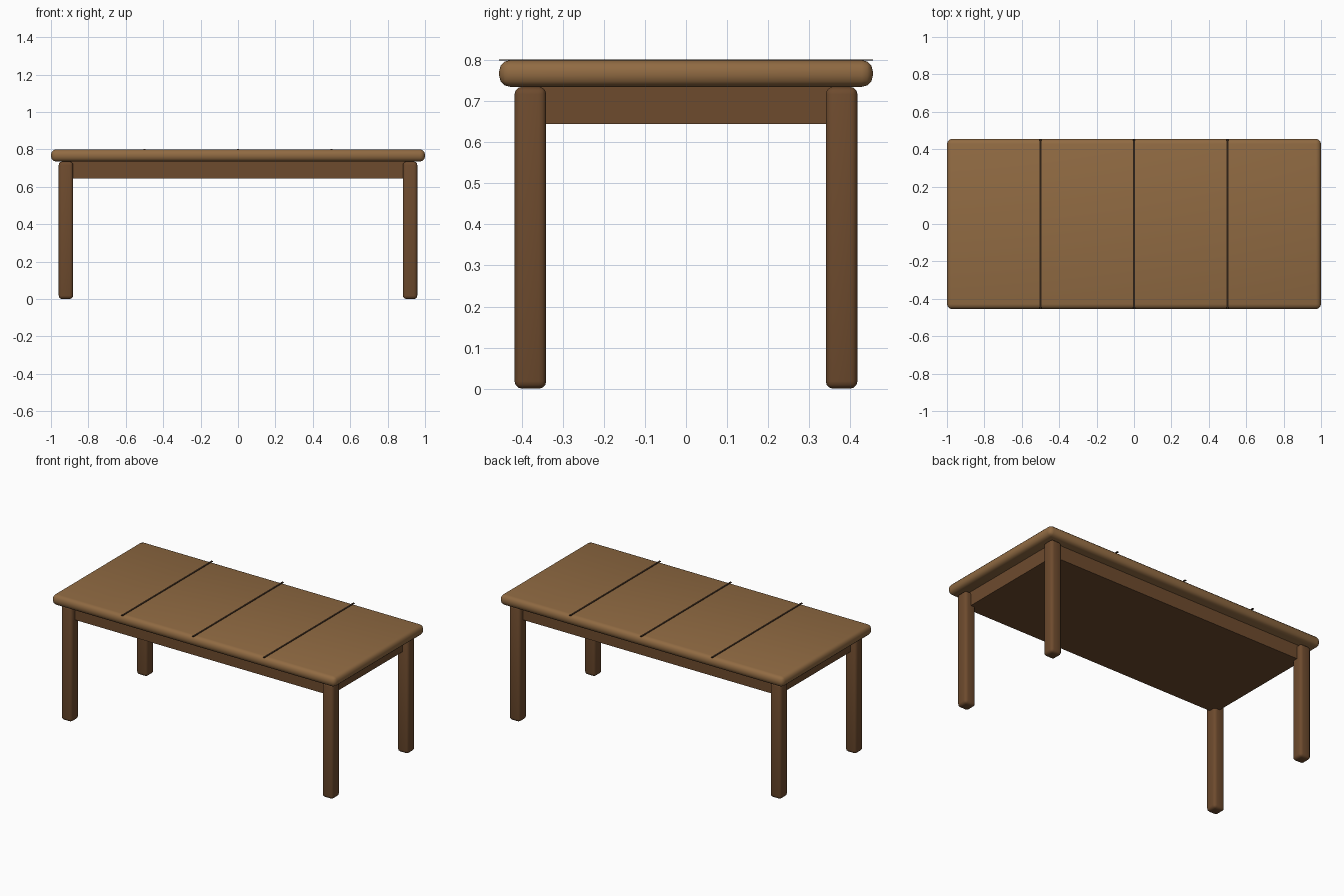
import bpy

if "Cube" in bpy.data.objects:
    bpy.data.objects.remove(bpy.data.objects["Cube"])


def material(name, rgb):
    m = bpy.data.materials.new(name)
    m.diffuse_color = (*rgb, 1)
    m.use_nodes = True
    m.node_tree.nodes["Principled BSDF"].inputs["Base Color"].default_value = m.diffuse_color
    return m


TOP = material("light_wood", (0.28, 0.145, 0.055))
FRAME = material("dark_wood", (0.155, 0.07, 0.027))
GROOVE = material("seam_dark", (0.03, 0.016, 0.008))


def box(name, size, centre, mat, bevel=0.0, segments=3):
    bpy.ops.mesh.primitive_cube_add(size=1, location=centre)
    ob = bpy.context.object
    ob.name = name
    ob.scale = size
    bpy.ops.object.transform_apply(location=False, rotation=False, scale=True)
    ob.data.materials.append(mat)
    if bevel:
        mod = ob.modifiers.new("rounding", 'BEVEL')
        mod.width = bevel
        mod.segments = segments
        bpy.ops.object.modifier_apply(modifier=mod.name)
        bpy.ops.object.shade_smooth_by_angle(angle=0.7)
    return ob


# Rounded table top
box("table_top", (2.0, 0.91, 0.065), (0, 0, 0.7675), TOP, 0.027)

# Dark seams between the boards
for i, x in enumerate((-0.5, 0, 0.5)):
    box(f"board_seam_{i + 1}", (0.012, 0.91, 0.003), (x, 0, 0.8005), GROOVE)

# Solid apron block under the top
box("apron", (1.84, 0.77, 0.09), (0, 0, 0.69), FRAME)

# Four rounded legs
for sx, side in ((-1, "left"), (1, "right")):
    for sy, end in ((-1, "front"), (1, "back")):
        box(f"{end}_{side}_leg", (0.077, 0.077, 0.735),
            (sx * 0.92, sy * 0.379, 0.3675), FRAME, 0.018)
